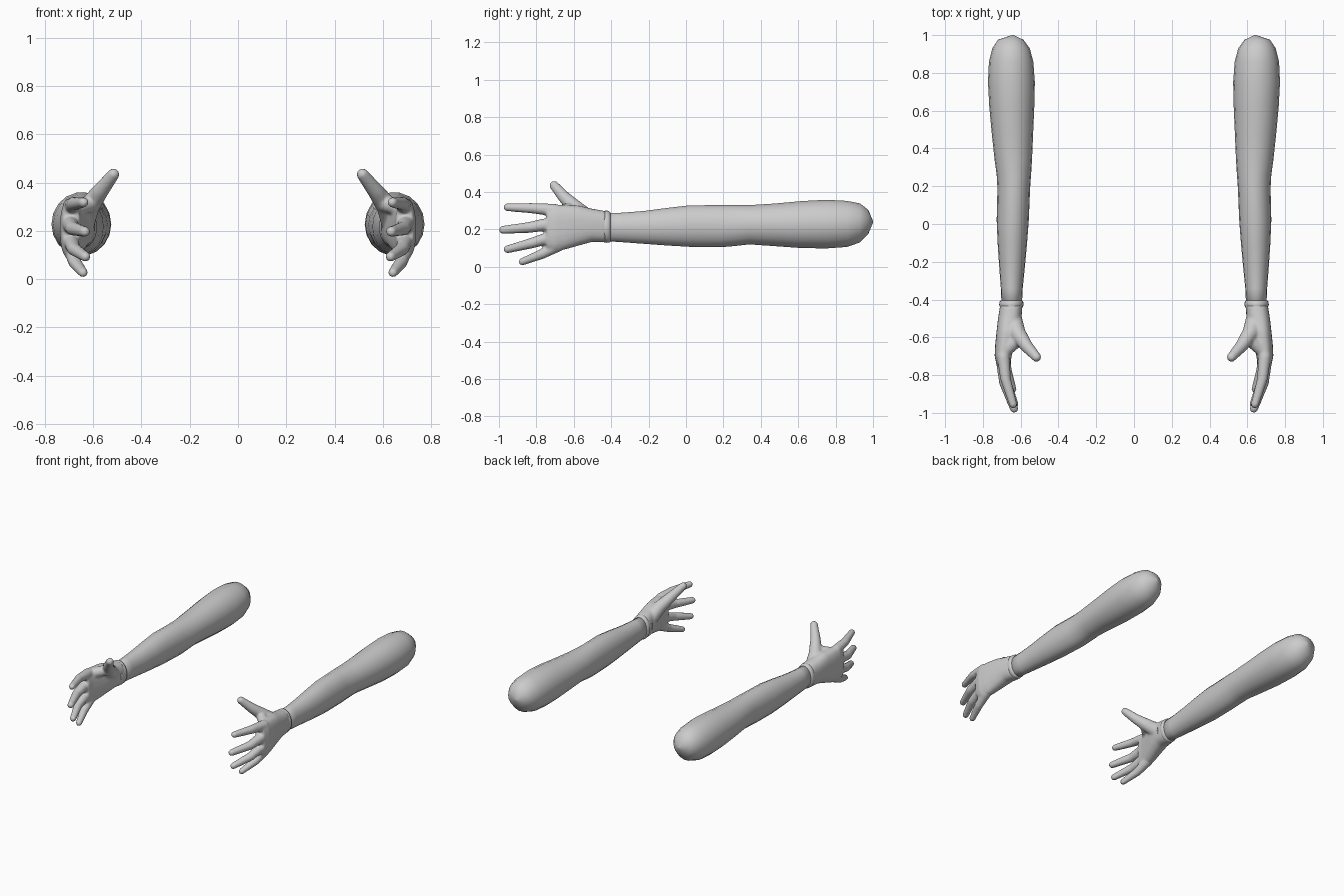
import bpy, bmesh, math
from mathutils import Vector

if "Cube" in bpy.data.objects:
    bpy.data.objects.remove(bpy.data.objects["Cube"])


def loft(bm, rings, sides, power=1.0):
    # rings: y, x min, x max, z min, z max
    loops = []
    for y, x0, x1, z0, z1 in rings:
        loop = []
        for i in range(sides):
            a = 2 * math.pi * i / sides
            c, s = math.cos(a), math.sin(a)
            c = math.copysign(abs(c) ** power, c)
            s = math.copysign(abs(s) ** power, s)
            loop.append(bm.verts.new(((x0 + x1) / 2 + c * (x1 - x0) / 2, y,
                                      (z0 + z1) / 2 + s * (z1 - z0) / 2)))
        loops.append(loop)
    for a, b in zip(loops, loops[1:]):
        for i in range(sides):
            j = (i + 1) % sides
            bm.faces.new((a[i], a[j], b[j], b[i]))
    bm.faces.new(loops[0])
    bm.faces.new(loops[-1])
    bmesh.ops.recalc_face_normals(bm, faces=bm.faces[:])


def capsule_chain(bm, points):
    # points: x, y, z, radius; each pair becomes a tapered capsule
    for p, q in zip(points, points[1:]):
        part = bmesh.new()
        for x, y, z, r in (p, q):
            made = bmesh.ops.create_icosphere(part, subdivisions=3, radius=r)
            for v in made["verts"]:
                v.co += Vector((x, y, z))
        cloud = [v.co.copy() for v in part.verts]
        part.clear()
        verts = [part.verts.new(c) for c in cloud]
        bmesh.ops.convex_hull(part, input=verts)
        loose = [v for v in part.verts if not v.link_faces]
        bmesh.ops.delete(part, geom=loose, context="VERTS")
        bmesh.ops.recalc_face_normals(part, faces=part.faces[:])
        temp = bpy.data.meshes.new("temp")
        part.to_mesh(temp)
        part.free()
        bm.from_mesh(temp)
        bpy.data.meshes.remove(temp)


def finish(bm, name):
    mesh = bpy.data.meshes.new(name)
    bm.to_mesh(mesh)
    bm.free()
    mesh.polygons.foreach_set("use_smooth", [True] * len(mesh.polygons))
    ob = bpy.data.objects.new(name, mesh)
    bpy.context.collection.objects.link(ob)
    ob.modifiers.new("mirror", "MIRROR").use_mirror_merge = False
    return ob


# upper arm, elbow and forearm
bm = bmesh.new()
loft(bm, [
    (1.00, .637, .645, .236, .244),
    (0.975, .585, .72, .175, .305),
    (0.93, .552, .750, .128, .340),
    (0.86, .533, .768, .104, .354),
    (0.75, .525, .773, .096, .360),
    (0.62, .528, .766, .098, .353),
    (0.48, .534, .753, .108, .340),
    (0.34, .540, .738, .118, .331),
    (0.26, .545, .727, .109, .331),
    (0.19, .550, .723, .103, .331),
    (0.02, .557, .727, .105, .330),
    (-0.10, .566, .722, .112, .316),
    (-0.22, .577, .714, .121, .300),
    (-0.34, .589, .705, .130, .290),
    (-0.46, .595, .700, .138, .288)], 18)
finish(bm, "arms")

# wrist cuffs
bm = bmesh.new()
loft(bm, [
    (-0.405, .592, .704, .132, .290),
    (-0.412, .586, .712, .129, .298),
    (-0.428, .584, .714, .128, .301),
    (-0.445, .592, .707, .133, .296),
    (-0.47, .592, .709, .138, .295)], 24)
finish(bm, "cuffs")

# hands: palm, four fingers and thumb fused into one skin
bm = bmesh.new()
loft(bm, [
    (-0.43, .590, .709, .131, .298),
    (-0.50, .596, .720, .133, .310),
    (-0.57, .612, .728, .114, .327),
    (-0.64, .632, .735, .094, .330),
    (-0.70, .648, .738, .082, .332),
    (-0.745, .655, .728, .092, .325)], 24, .8)
fingers = [
    [(.692, -.70, .302, .034), (.680, -.82, .313, .028), (.640, -.955, .318, .021)],
    [(.698, -.71, .232, .036), (.685, -.84, .210, .029), (.635, -.978, .197, .022)],
    [(.696, -.70, .165, .034), (.680, -.83, .125, .028), (.632, -.955, .093, .021)],
    [(.688, -.68, .115, .033), (.675, -.77, .068, .027), (.642, -.875, .027, .020)]]
for f in fingers:
    capsule_chain(bm, f)
capsule_chain(bm, [
    (.645, -.50, .235, .052), (.618, -.575, .300, .044),
    (.570, -.645, .365, .034), (.516, -.705, .434, .025)])
# thumb web
capsule_chain(bm, [(.60, -.60, .315, .035), (.675, -.665, .295, .035)])
hands = finish(bm, "hands")
remesh = hands.modifiers.new("fuse", "REMESH")
remesh.mode = "VOXEL"
remesh.voxel_size = .007
remesh.use_smooth_shade = True
smooth = hands.modifiers.new("smooth", "SMOOTH")
smooth.factor = .5
smooth.iterations = 6
